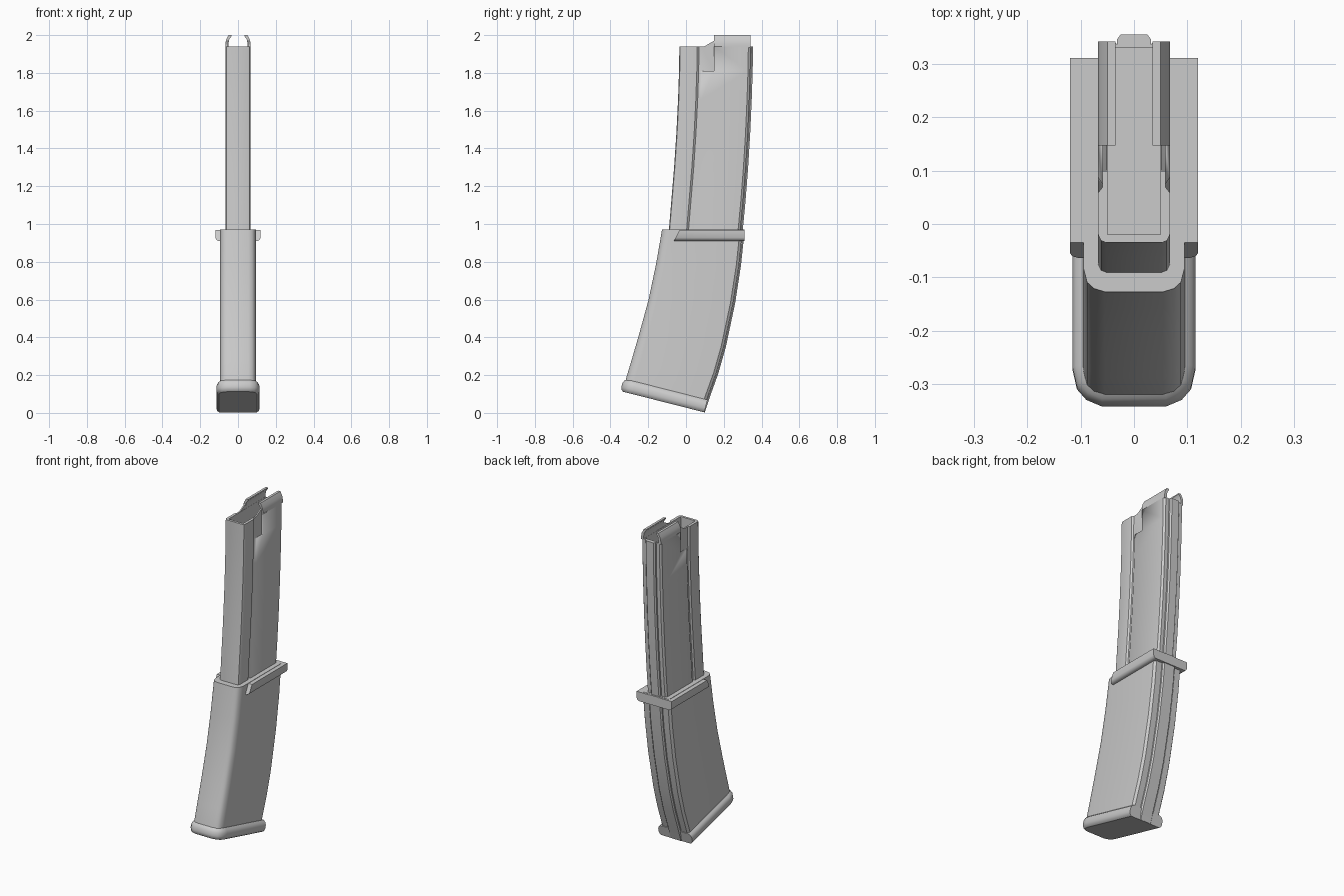
import bpy, bmesh
from mathutils import Vector

if "Cube" in bpy.data.objects:
    bpy.data.objects.remove(bpy.data.objects["Cube"])


def finish(name, bm):
    bmesh.ops.remove_doubles(bm, verts=bm.verts, dist=0.0003)
    bmesh.ops.recalc_face_normals(bm, faces=bm.faces)
    me = bpy.data.meshes.new(name)
    bm.to_mesh(me)
    bm.free()
    ob = bpy.data.objects.new(name, me)
    bpy.context.collection.objects.link(ob)
    bpy.ops.object.select_all(action='DESELECT')
    ob.select_set(True)
    bpy.context.view_layer.objects.active = ob
    bpy.ops.object.shade_smooth_by_angle(angle=0.61)
    return ob


def loft(name, rings):
    """Skin closed rings of equal length and cap both ends."""
    bm = bmesh.new()
    loops = [[bm.verts.new(p) for p in r] for r in rings]
    n = len(loops[0])
    for a, b in zip(loops, loops[1:]):
        for i in range(n):
            j = (i + 1) % n
            bm.faces.new((a[i], a[j], b[j], b[i]))
    bm.faces.new(loops[0])
    bm.faces.new(loops[-1])
    return finish(name, bm)


def ring(front, back, half):
    """Mirrored section; half = (x, end, distance from that end)."""
    f, b = Vector((0, *front)), Vector((0, *back))
    d = (b - f).normalized()
    right = [(f if end == 'f' else b) + d * s + Vector((x, 0, 0)) for x, end, s in half]
    return right + [Vector((-p.x, p.y, p.z)) for p in reversed(right)]


def extrude(name, profile, axis, lo, hi):
    """Extrude a 2D profile along x or y."""
    def place(p, t):
        return (t, p[0], p[1]) if axis == 'x' else (p[0], t, p[1])
    return loft(name, [[place(p, t) for p in profile] for t in (lo, hi)])


# upper body: curved tube with side grooves and rear rib
upper_half = [(.052, 'f', 0), (.062, 'f', .004), (.067, 'f', .015),
              (.067, 'f', .094), (.059, 'f', .104), (.059, 'f', .112), (.067, 'f', .124),
              (.067, 'b', -.012), (.058, 'b', 0), (.036, 'b', 0), (.032, 'b', -.006),
              (.032, 'b', .004), (.025, 'b', .013)]
upper_path = [(.94, -.093, .285), (1.12, -.078, .302), (1.3, -.063, .316),
              (1.48, -.051, .327), (1.66, -.042, .335), (1.81, -.037, .34), (1.94, -.035, .342)]
rings = [ring((f, z), (b, z), upper_half) for z, f, b in upper_path]


# hollow mouth, going down to the inner floor
def inner(r, z, f, b):
    return [Vector((max(-.05, min(.05, p.x)), max(f + .015, min(b - .012, p.y)), z)) for p in r]


rings.append(inner(rings[-1], 1.94, -.035, .342))
rings.append(inner(rings[-2], 1.8, -.037, .342))
upper = loft("upper_body", rings)

# recess beside each feed lip
for side, s in (("left", -1), ("right", 1)):
    cutter = extrude("recess_cutter_" + side, [(.07, 1.81), (.147, 1.81), (.147, 1.99), (.07, 1.99)],
                     'x', s * .059, s * .1)
    cutter.hide_render = True
    cutter.hide_set(True)
    mod = upper.modifiers.new("recess_" + side, 'BOOLEAN')
    mod.operation = 'DIFFERENCE'
    mod.object = cutter
    mod.solver = 'EXACT'

    # feed lip curling inward and the ramp in front of it
    lip = [(.067, 1.935), (.067, 1.955), (.063, 1.975), (.05, 2.0), (.035, 2.0),
           (.035, 1.993), (.046, 1.978), (.051, 1.955), (.051, 1.935)]
    extrude("feed_lip_" + side, [(s * x, z) for x, z in lip], 'y', .147, .342)
    extrude("lip_ramp_" + side, [(.09, 1.935), (.1, 1.942), (.148, 1.97), (.148, 1.935)],
            'x', s * .051, s * .059)

    # collar rail with bevelled underside and slanted front
    rail = [(.06, .968), (.12, .968), (.12, .928), (.115, .917), (.105, .911), (.06, .911)]
    loft("collar_" + side, [[(s * x, -.035 - (.968 - z) * .5, z) for x, z in rail],
                            [(s * x, .311, z) for x, z in rail]])

# collar bridge across the back
extrude("collar_rear", [(-.08, .911), (.08, .911), (.08, .968), (-.08, .968)], 'y', .27, .311)

# lower body: wider curved grip section
lower_half = [(.055, 'f', 0), (.075, 'f', .006), (.088, 'f', .018), (.095, 'f', .045),
              (.095, 'b', -.014), (.084, 'b', 0), (.046, 'b', 0), (.042, 'b', -.008),
              (.042, 'b', .003), (.035, 'b', .011)]
lower_path = [((-.127, .97), (.3, .97)), ((-.158, .79), (.28, .78)), ((-.198, .6), (.249, .58)),
              ((-.25, .41), (.2, .35)), ((-.288, .28), (.16, .21)), ((-.318, .18), (.115, .085)),
              ((-.33, .115), (.089, .006))]
loft("lower_body", [ring(f, b, lower_half) for f, b in lower_path])

# base plate: rounded bead around the front and sides
f0, b0 = Vector((-.333, .112)), Vector((.097, .003))
d = (b0 - f0).normalized()
n = Vector((-d.y, d.x))
plate = []
for h, e in ((0, 0), (.008, .01), (.022, .015), (.042, .015), (.058, .009), (.068, -.004)):
    half = [(.06, 'f', -e), (.082 + e * .5, 'f', .01 - e * .8), (.095 + e * .8, 'f', .026 - e * .5),
            (.1 + e, 'f', .055), (.1 + e, 'b', 0)]
    plate.append(ring(f0 + n * h, b0 + n * h, half))
loft("base_plate", plate)
